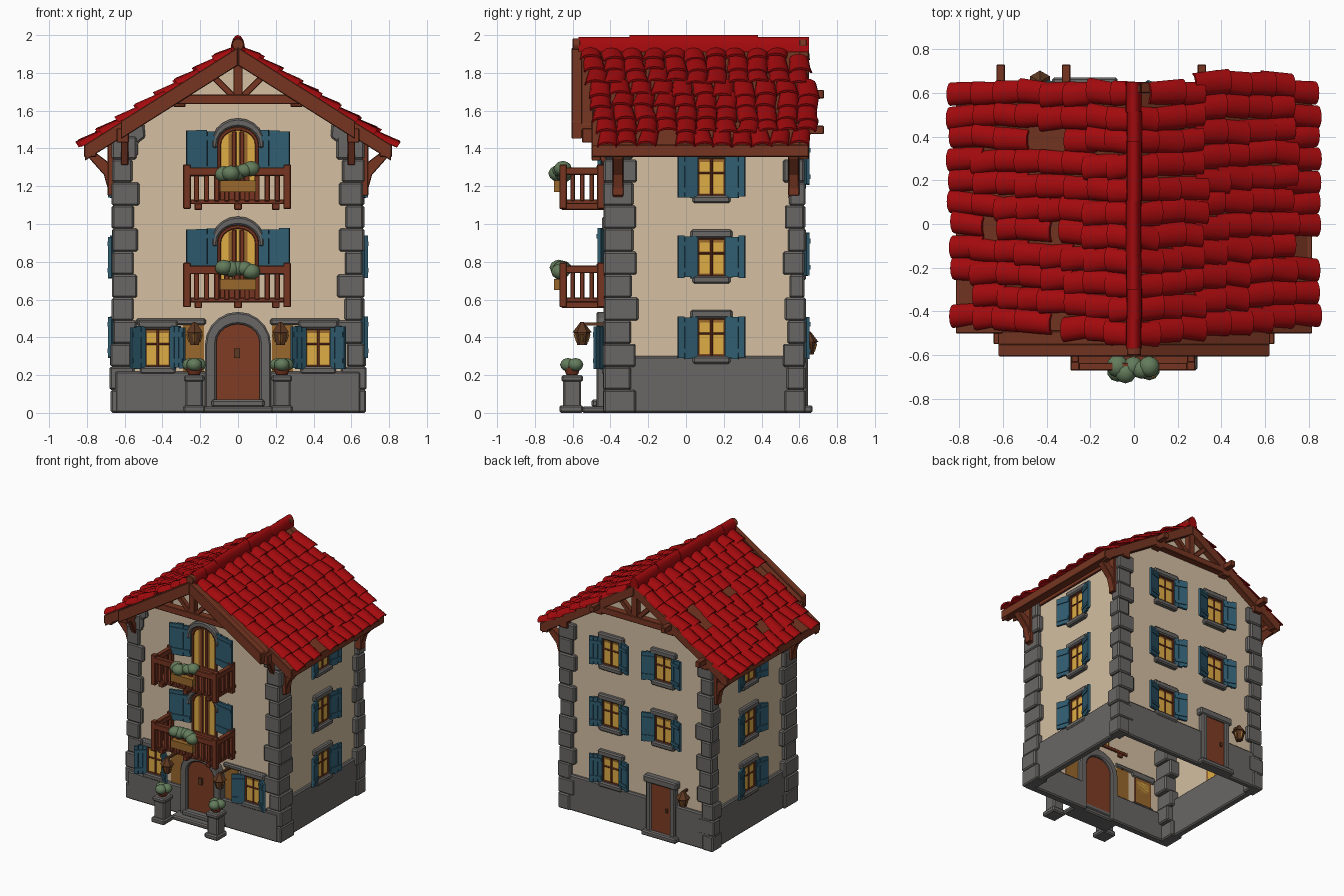
import bpy, bmesh, math, random
from mathutils import Matrix, Vector

if "Cube" in bpy.data.objects:
    bpy.data.objects.remove(bpy.data.objects["Cube"])

random.seed(4)
COL = {"plaster": (.66, .52, .36), "stone": (.14, .135, .13), "roof_red": (.37, .003, .004),
       "shutter_blue": (.03, .11, .165), "timber": (.18, .036, .015), "glass_yellow": (.74, .42, .06),
       "leaf_green": (.125, .20, .105), "door_red": (.21, .045, .018), "lantern_brown": (.11, .04, .016),
       "ochre": (.32, .14, .025)}
MAT = {}
for k, c in COL.items():
    MAT[k] = bpy.data.materials.new(k)
    MAT[k].diffuse_color = (*c, 1)
PARTS = {}
I = Matrix.Identity(4)
T = lambda x, y, z: Matrix.Translation((x, y, z))
RZ = lambda a: Matrix.Rotation(a, 4, 'Z')
rnd = lambda a: random.uniform(-a, a)


def part(name, mat):
    return PARTS.setdefault(name, (bmesh.new(), mat))[0]


def prism(name, mat, pts, y0, y1, M=I):
    """Closed outline in the xz plane, extruded from y0 to y1."""
    bm = part(name, mat)
    a = [bm.verts.new(M @ Vector((x, y0, z))) for x, z in pts]
    b = [bm.verts.new(M @ Vector((x, y1, z))) for x, z in pts]
    bm.faces.new(a)
    bm.faces.new(b[::-1])
    for i in range(len(a)):
        j = (i + 1) % len(a)
        bm.faces.new((a[j], a[i], b[i], b[j]))


def box(name, mat, x0, x1, y0, y1, z0, z1, M=I):
    prism(name, mat, [(x0, z0), (x1, z0), (x1, z1), (x0, z1)], y0, y1, M)


def beam(name, mat, p, q, w, d):
    p, q = Vector(p), Vector(q)
    M = Matrix.Translation(p) @ (q - p).to_track_quat('Z', 'Y').to_matrix().to_4x4()
    box(name, mat, -w / 2, w / 2, -d / 2, d / 2, 0, (q - p).length, M)


def cone(name, mat, x, y, z0, z1, r0, r1, n=6):
    bmesh.ops.create_cone(part(name, mat), cap_ends=True, segments=n, radius1=r0, radius2=r1,
                          depth=z1 - z0, matrix=T(x, y, (z0 + z1) / 2))


def blob(name, x, y, z, r):
    bmesh.ops.create_icosphere(part(name, "leaf_green"), subdivisions=2, radius=r,
                               matrix=T(x, y, z) @ Matrix.Diagonal((1, 1, .85, 1)))


def arch(hw, z0, zs, rise, n=10):
    arc = [(-hw * math.cos(math.pi * i / n), zs + rise * math.sin(math.pi * i / n)) for i in range(n + 1)]
    return [(-hw, z0)] + arc + [(hw, z0)]


def shutters(M, hw, sw, z0, z1, ang):
    for s in (-1, 1):
        H = M @ T(s * hw, -.012, 0) @ RZ(-s * ang)
        for i in range(3):
            a, b = s * (i * sw / 3 + .001), s * ((i + 1) * sw / 3 - .001)
            box("shutters", "shutter_blue", a, b, -.014, .004, z0 + rnd(.005), z1 + rnd(.005), H)
        for z in (z0 + .04, z1 - .04):
            box("shutters", "shutter_blue", s * .006, s * (sw - .006), -.02, -.01, z - .012, z + .012, H)


def window(M, w=.15, h=.2, sw=.11, ang=.3, trim=.045):
    a, b = w / 2, h / 2
    box("window_surrounds", "ochre", -a, a, -.004, .004, -b, b, M)
    box("window_glass", "glass_yellow", -a + .014, a - .014, -.007, .004, -b + .012, b - .022, M)
    for x in (-a, 0, a):
        box("window_frames", "timber", x - .007, x + .007, -.014, .004, -b, b, M)
    for z in (-b, .02, b):
        box("window_frames", "timber", -a, a, -.013, .004, z - .006, z + .006, M)
    box("window_stone", "stone", -a - .035, a + .035, -.03, .01, b, b + trim, M)
    box("window_stone", "stone", -a - .025, a + .025, -.035, .01, -b - .04, -b, M)
    shutters(M, a, sw, -b - .01, b + .01, ang)


# Plaster walls, open underneath, and the stone plinth
bm = part("walls", "plaster")
out = [(-.63, .2), (.63, .2), (.63, 1.47), (0, 1.87), (-.63, 1.47)]
f, b = ([bm.verts.new((x, y, z)) for x, z in out] for y in (-.41, .60))
bm.faces.new(f)
bm.faces.new(b[::-1])
for i in (1, 2, 3, 4):
    j = (i + 1) % 5
    bm.faces.new((f[j], f[i], b[i], b[j]))
for s in (-1, 1):
    box("plinth", "stone", s * .14, s * .65, -.44, -.38, 0, .22)
    box("plinth", "stone", s * .60, s * .655, -.42, .62, 0, .30)
box("plinth", "stone", -.65, .65, .58, .625, 0, .28)

# Corner stones, long and short in turn
for s in (-1, 1):
    for yc, d, ly in ((-.435, 1, .175), (.63, -1, .115)):
        for k in range(12):
            z, flare = k * .122, .01 if k < 3 else 0
            lx = (.135 if k % 2 else .105) + rnd(.01)
            l2 = ly - (.025 if k % 2 else 0) + rnd(.008)
            box("corner_stones", "stone", s * (.665 + flare - lx), s * (.665 + flare + rnd(.006)),
                yc + rnd(.005), yc + d * l2, z, z + .122)
    prism("top_corner_stones", "stone", [(s * x, z) for x, z in ((.62, 1.36), (.53, 1.36), (.53, 1.43),
          (.49, 1.46), (.50, 1.56), (.62, 1.48))], -.432, -.39)

# Windows
for z in (.4, .825, 1.25):
    window(T(.63, .135, z) @ RZ(math.pi / 2))
    window(T(-.63, .135, z) @ RZ(-math.pi / 2))
for x, zs in ((.22, (.4, .84, 1.32)), (-.235, (.84, 1.32))):
    for z in zs:
        window(T(x, .60, z) @ RZ(math.pi), sw=.1)
for s in (-1, 1):
    window(T(s * .425, -.41, .345), .14, .2, .095, .65)
    box("front_panels", "ochre", s * .18, s * .29, -.416, -.408, .22, .47)
    box("front_lintels", "stone", s * .17, s * .54, -.43, -.40, .465, .50)

# Balconies with their arched doors
for z in (0, .52):
    M = T(0, -.41, z)
    prism("balcony_door_glass", "glass_yellow", arch(.105, .6, .9, .09), -.006, .004, M)
    prism("balcony_door_frames", "timber", arch(.11, .6, .9, .095) + arch(.09, .6, .9, .075)[::-1], -.014, .004, M)
    for x in (-.02, .02):
        box("balcony_door_frames", "timber", x - .012, x + .012, -.014, .004, .6, .97, M)
    box("balcony_door_frames", "timber", -.1, .1, -.013, .004, .6, .68, M)
    for s in (-1, 1):
        box("balcony_door_panels", "ochre", s * .032, s * .05, -.01, .004, .68, .96, M)
    prism("balcony_door_stone", "stone", arch(.14, .88, .91, .13) + arch(.11, .88, .9, .095)[::-1], -.035, .01, M)
    shutters(M, .11, .168, .735, .975, .2)
    box("balcony_floor", "timber", -.28, .27, -.655, -.40, z + .585, z + .61)
    for x in (-.21, 0, .20):
        box("balcony_joists", "timber", x - .02, x + .02, -.66, -.40, z + .555, z + .59)
    box("balcony_rails", "timber", -.29, .28, -.67, -.635, z + .735, z + .78)
    for x in (-.27, .26):
        box("balcony_rails", "timber", x - .018, x + .018, -.67, -.43, z + .74, z + .78)
        for y in (-.65, -.45):
            box("balcony_posts", "timber", x - .02, x + .02, y - .02, y + .02, z + .56, z + .795)
        for y in (-.6, -.55, -.5):
            box("balusters", "timber", x - .012, x + .012, y - .012, y + .012, z + .6, z + .75)
    for i in range(9):
        x = -.22 + i * .0535
        box("balusters", "timber", x - .014, x + .014, -.664, -.64, z + .6, z + .75)
    box("planters", "ochre", -.095, .095, -.70, -.655, z + .65, z + .71)
    for i in range(5):
        blob("balcony_plants", -.075 + i * .036, -.665 + rnd(.02), z + .758 + rnd(.015), .046 + rnd(.006))

# Front door, step, pedestals and lanterns
prism("front_door", "door_red", arch(.115, .06, .37, .1), -.45, -.40)
prism("door_arch", "stone", arch(.175, 0, .36, .175) + arch(.115, 0, .37, .1)[::-1], -.475, -.38)
box("door_handle", "lantern_brown", -.02, .01, -.465, -.45, .29, .34)
box("front_step", "stone", -.2, .2, -.55, -.40, 0, .035)
box("front_step", "stone", -.14, .14, -.50, -.40, .03, .07)
for s in (-1, 1):
    x = s * .232
    box("pedestals", "stone", x - .058, x + .058, -.67, -.545, 0, .04)
    box("pedestals", "stone", x - .046, x + .046, -.65, -.555, .03, .18)
    box("pedestals", "stone", x - .054, x + .054, -.66, -.545, .165, .2)
    cone("pots", "timber", x, -.603, .2, .245, .032, .048, 8)
    for dx, dy in ((-.022, .018), (.022, .018), (0, -.022)):
        blob("pot_plants", x + dx, -.603 + dy, .255, .042)


def lantern(x, y, z, wall):
    cone("lantern_bodies", "lantern_brown", x, y, z, z + .065, .026, .043)
    cone("lantern_roofs", "lantern_brown", x, y, z + .065, z + .12, .052, .01)
    cone("lantern_glass", "ochre", x, y, z + .014, z + .055, .032, .045, 4)
    beam("lantern_arms", "lantern_brown", (x, y, z + .11), (x, wall, z + .11), .016, .016)


lantern(-.23, -.55, .36, -.4)
lantern(.225, -.55, .36, -.4)
lantern(-.43, .65, .31, .59)

# Back door
B = T(-.225, .60, 0) @ RZ(math.pi)
box("back_door", "door_red", -.08, .08, -.032, .01, .04, .41, B)
for s in (-1, 1):
    box("back_door_stone", "stone", s * .08, s * .125, -.045, .01, 0, .42, B)
box("back_door_stone", "stone", -.145, .145, -.05, .01, .41, .465, B)
box("back_step", "stone", -.15, .15, -.07, .01, 0, .04, B)
box("door_handle", "lantern_brown", .04, .06, -.042, -.03, .21, .24, B)

# Roof deck, barge boards, purlins, brackets and gable trusses
K, RIDGE = .63, 1.92
rz = lambda x: RIDGE - K * abs(x)
for s in (-1, 1):
    def slab(name, x0, x1, y0, y1, up, dn):
        prism(name, "timber", [(s * x0, rz(x0) + up), (s * x1, rz(x1) + up),
                               (s * x1, rz(x1) - dn), (s * x0, rz(x0) - dn)], y0, y1)
    slab("roof_deck", 0, .81, -.49, .645, 0, .035)
    slab("roof_deck", 0, .62, -.57, -.49, 0, .035)
    slab("barge_boards", 0, .62, -.605, -.55, .015, .08)
    slab("barge_boards", .60, .81, -.50, -.45, .01, .075)
    slab("barge_boards", 0, .80, .60, .65, .005, .075)
    box("eave_purlins", "timber", s * .75, s * .815, -.5, .65, 1.355, 1.42)
    for x in (.31, .61):
        box("purlins", "timber", s * x - .032, s * x + .032, -.55, .65, rz(x) - .105, rz(x) - .03)
        if s < 0 or x < .5:
            box("purlin_ends", "timber", s * x - .02, s * x + .02, .6, .73, rz(x) - .06, rz(x) - .015)
    for y in (-.36, .57):
        prism("eave_brackets", "timber", [(s * x, z) for x, z in ((.65, 1.13), (.685, 1.17), (.71, 1.26),
              (.79, 1.35), (.77, 1.39), (.69, 1.33), (.65, 1.24))], y - .027, y + .027)
        box("bracket_posts", "timber", s * .635, s * .69, y - .03, y + .03, 1.15, 1.45)
    beam("purlin_struts", "timber", (s * .6, -.42, 1.32), (s * .6, -.49, 1.46), .04, .04)
    for y in (-.55, .62):
        beam("gable_struts", "timber", (s * .02, y, 1.67), (s * .15, y, 1.80), .04, .035)
for y in (-.55, .62):
    box("gable_tie_beam", "timber", -.34, .34, y - .03, y + .03, 1.635, 1.685)
    box("gable_post", "timber", -.025, .025, y - .025, y + .025, 1.66, 1.9)
for y in (-.6, .6):
    prism("ridge_pole_ends", "timber", [(.034 * math.cos(a * math.pi / 4), 1.95 + .034 * math.sin(a * math.pi / 4))
                                        for a in range(8)], y, y + .04)

# Curved roof tiles, laid in uneven courses from the eaves to the ridge
th = math.atan(K)
L = .825 / math.cos(th)
rows, cols, seg = 8, 11, 6
for s in (-1, 1):
    for r in range(rows):
        t = (r + 1) / rows
        y0 = -.57 + .11 * t
        y1 = .70 if s > 0 and 2 < r < 7 else .65
        w = (y1 - y0) / cols
        for c in range(cols):
            if random.random() < .03:
                continue
            d1, d0 = L * t + rnd(.016), L * t - .165
            yc, hw, lift, skew = y0 + (c + .5) * w + rnd(.007), w * .53, rnd(.006), rnd(.012)
            rings = []
            for d, off, sc, dy in ((max(d0, 0), -.008, .9, -skew), (d1, .012 + lift, 1, skew)):
                ring = []
                for rr, hh in ((hw, .034), (hw - .008, .02)):
                    arc = [math.pi * i / seg for i in range(seg + 1)]
                    for a in (arc if rr == hw else arc[::-1]):
                        h = off + hh * math.sin(a)
                        ring.append((s * (d * math.cos(th) + h * math.sin(th)), yc + dy + sc * rr * math.cos(a),
                                     RIDGE - d * math.sin(th) + h * math.cos(th)))
                rings.append(ring)
            bm = part("roof_tiles", "roof_red")
            a, b = ([bm.verts.new(p) for p in ring] for ring in rings)
            bm.faces.new(a)
            bm.faces.new(b[::-1])
            for i in range(len(a)):
                j = (i + 1) % len(a)
                bm.faces.new((a[j], a[i], b[i], b[j]))
for i in range(9):
    y = -.57 + i * .135
    top = .078 if 1 < i < 7 else .068
    prism("ridge_tiles", "roof_red", [(.036 * math.cos(a), 1.922 + (top * math.sin(a) if 0 < a < 3.1 else -.012))
                                      for a in (math.pi * k / 8 for k in range(9))], y, y + .14, T(rnd(.003), 0, 0))

# Turn the parts into objects; stone and timber get worn edges
BEVEL = {"stone": .009, "timber": .004}
for name, (bm, mat) in PARTS.items():
    bmesh.ops.recalc_face_normals(bm, faces=bm.faces)
    me = bpy.data.meshes.new(name)
    bm.to_mesh(me)
    bm.free()
    ob = bpy.data.objects.new(name, me)
    bpy.context.collection.objects.link(ob)
    me.materials.append(MAT[mat])
    if mat in BEVEL:
        m = ob.modifiers.new("worn_edges", 'BEVEL')
        m.width, m.segments, m.limit_method = BEVEL[mat], 1, 'ANGLE'
    if name in ("roof_tiles", "ridge_tiles", "balcony_plants", "pot_plants"):
        bpy.ops.object.select_all(action='DESELECT')
        ob.select_set(True)
        bpy.context.view_layer.objects.active = ob
        bpy.ops.object.shade_smooth_by_angle(angle=math.radians(50))

for m in bpy.data.materials:
    if m.users and not m.is_grease_pencil:
        m.use_nodes = True
        m.node_tree.nodes["Principled BSDF"].inputs["Base Color"].default_value = m.diffuse_color
